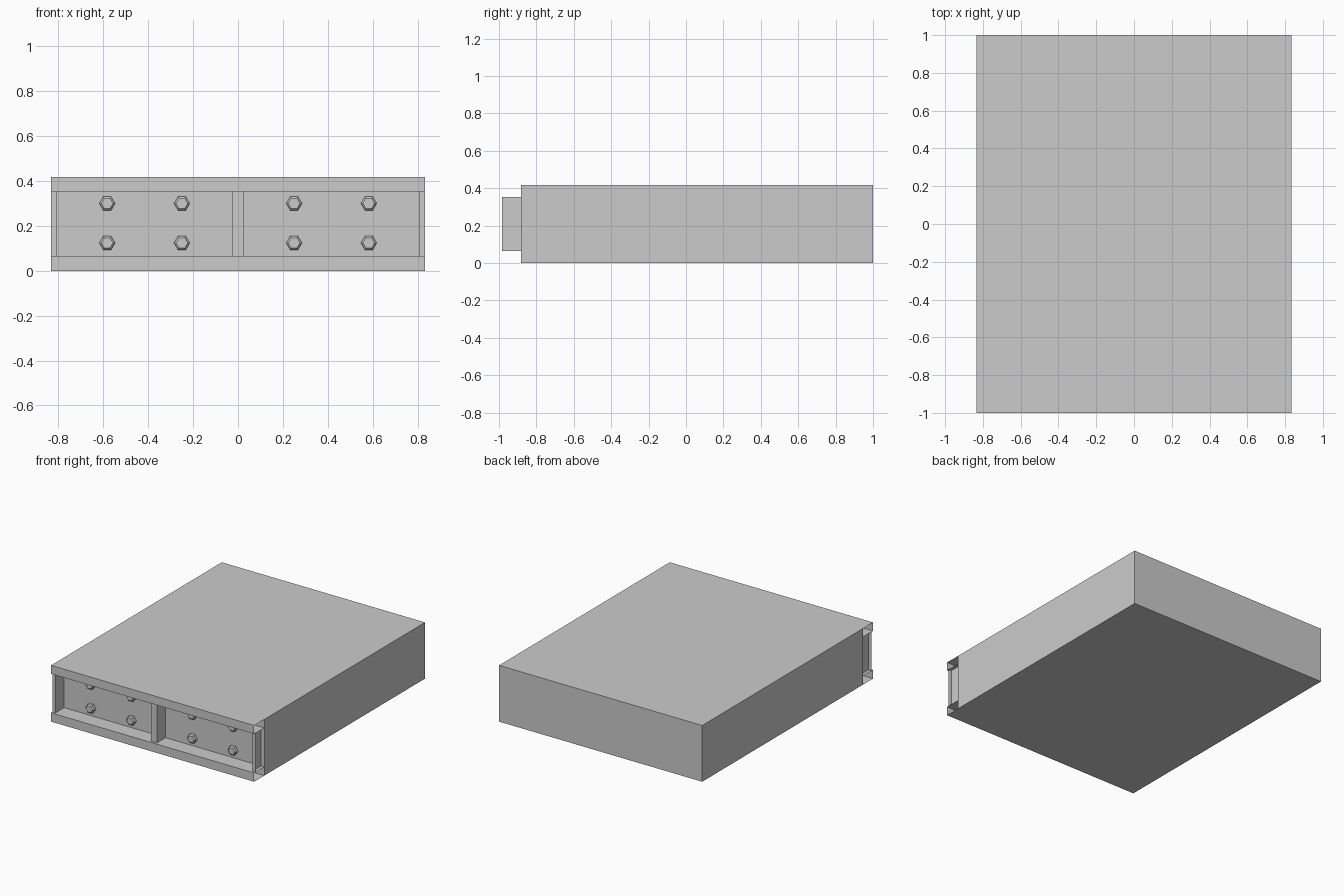
import bpy, bmesh, math
from mathutils import Vector

if "Cube" in bpy.data.objects:
    bpy.data.objects.remove(bpy.data.objects["Cube"])

W, H = 0.833, 0.417            # half width, height
BACK, FRONT = 1.0, -1.0        # depth limits
PANEL, POST = -0.882, -0.983   # recessed panel, post faces
RAIL = 0.065                   # rail height

grey = bpy.data.materials.new("plain grey")
grey.diffuse_color = (0.6, 0.6, 0.6, 1)
grey.use_nodes = True
grey.node_tree.nodes["Principled BSDF"].inputs["Base Color"].default_value = grey.diffuse_color


def finish(name, bm):
    mesh = bpy.data.meshes.new(name)
    bm.to_mesh(mesh)
    bm.free()
    mesh.materials.append(grey)
    obj = bpy.data.objects.new(name, mesh)
    bpy.context.collection.objects.link(obj)
    return obj


def rect(bm, axis, at, u, v, facing):
    """Rectangle at axis = at, spanning u and v on the other two axes."""
    pts = []
    for a, b in ((u[0], v[0]), (u[1], v[0]), (u[1], v[1]), (u[0], v[1])):
        p = [a, b]
        p.insert(axis, at)
        pts.append(bm.verts.new(p))
    face = bm.faces.new(pts)
    face.normal_update()
    if face.normal[axis] * facing < 0:
        face.normal_flip()


def weld(bm):
    bmesh.ops.remove_doubles(bm, verts=bm.verts[:], dist=0.0001)


# Main body: top and bottom sheets overhang the recessed front panel
bm = bmesh.new()
rect(bm, 2, H, (-W, W), (FRONT, BACK), 1)
rect(bm, 2, 0, (-W, W), (FRONT, BACK), -1)
rect(bm, 1, BACK, (-W, W), (0, H), 1)
rect(bm, 1, PANEL, (-W, W), (0, H), -1)
for s in (-1, 1):
    rect(bm, 0, s * W, (PANEL, BACK), (0, H), s)
weld(bm)
finish("body", bm)

# Front rails: open-ended, a front strip and an inner ledge
for name, outer, inner, facing in (("bottom_rail", 0, RAIL, 1),
                                   ("top_rail", H, H - RAIL + 0.002, -1)):
    bm = bmesh.new()
    rect(bm, 1, FRONT, (-W, W), sorted((outer, inner)), -1)
    rect(bm, 2, inner, (-W, W), (FRONT, PANEL), facing)
    weld(bm)
    finish(name, bm)

# Posts: the middle one has two cheeks, the end ones are open outward
span = (RAIL, H - RAIL + 0.002)
for name, x0, x1, cheeks in (("left_post", -W, -0.808, ((-0.808, 1),)),
                             ("middle_post", -0.024, 0.024, ((-0.024, -1), (0.024, 1))),
                             ("right_post", 0.808, W, ((0.808, -1),))):
    bm = bmesh.new()
    rect(bm, 1, POST, (x0, x1), span, -1)
    for x, facing in cheeks:
        rect(bm, 0, x, (POST, PANEL), span, facing)
    weld(bm)
    finish(name, bm)

# Hexagonal bolt heads with a bevelled front
for x in (-0.583, -0.25, 0.25, 0.583):
    for z in (0.124, 0.3):
        bm = bmesh.new()
        rings = []
        for r, y in ((0.035, PANEL), (0.035, PANEL - 0.02), (0.026, PANEL - 0.028)):
            rings.append([bm.verts.new((x + r * math.cos(k * math.pi / 3), y,
                                        z + r * math.sin(k * math.pi / 3)))
                          for k in range(6)])
        for a, b in zip(rings, rings[1:]):
            for k in range(6):
                n = (k + 1) % 6
                bm.faces.new((a[k], a[n], b[n], b[k]))
        bm.faces.new(rings[-1])
        for f in bm.faces:
            f.normal_update()
            out = f.calc_center_median() - Vector((x, PANEL + 0.01, z))
            if f.normal.dot(out) < 0:
                f.normal_flip()
        finish("bolt_head", bm)
